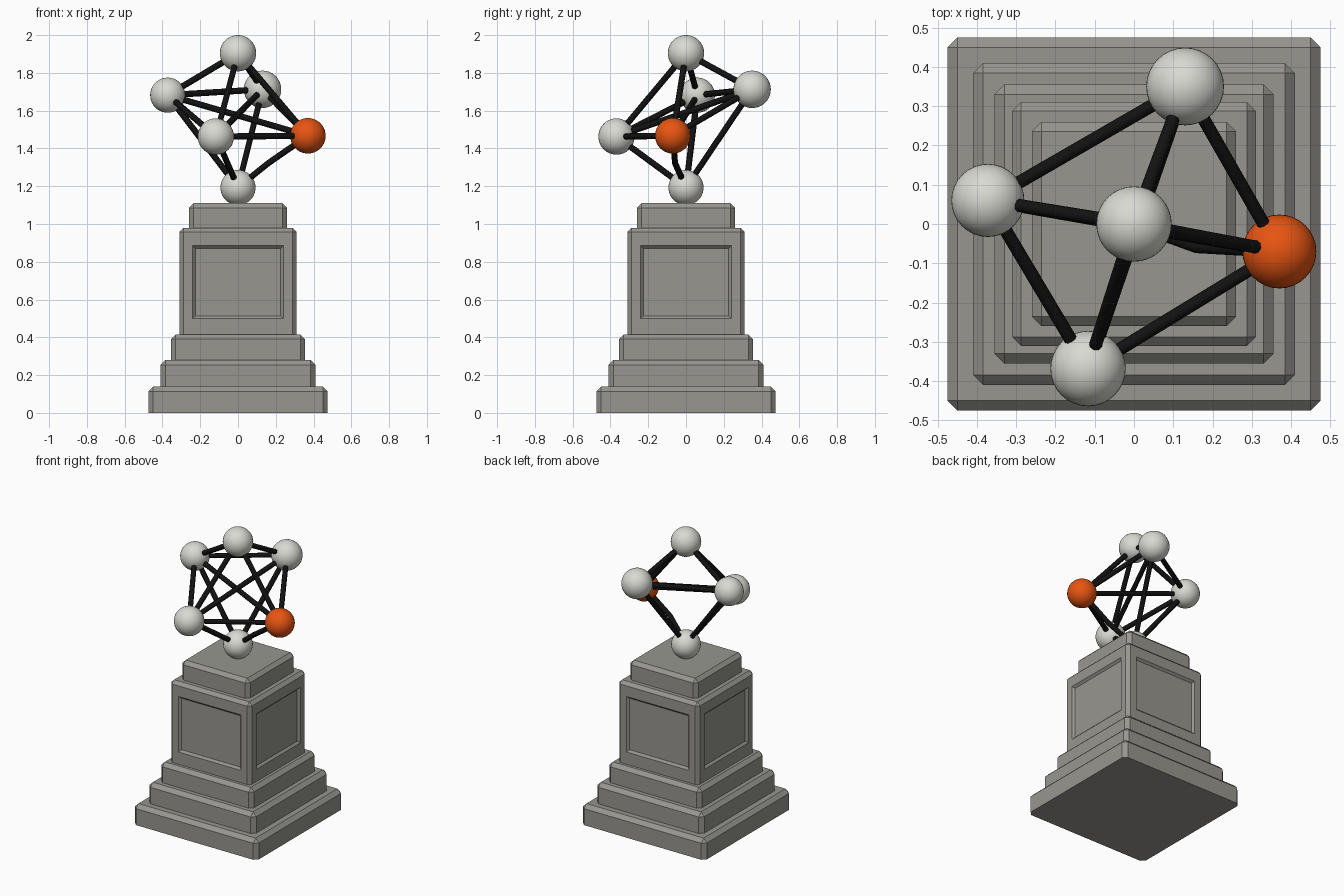
import bpy, bmesh
from mathutils import Vector

if "Cube" in bpy.data.objects:
    bpy.data.objects.remove(bpy.data.objects["Cube"])


def material(name, rgb):
    m = bpy.data.materials.new(name)
    m.diffuse_color = (*rgb, 1)
    m.use_nodes = True
    m.node_tree.nodes["Principled BSDF"].inputs["Base Color"].default_value = m.diffuse_color
    return m


STONE = material("grey stone", (0.31, 0.305, 0.275))
PEARL = material("pale white", (0.70, 0.70, 0.65))
ORANGE = material("orange", (0.80, 0.09, 0.006))
BLACK = material("black", (0.006, 0.006, 0.006))


def finish(bm, name, mat, smooth=False):
    me = bpy.data.meshes.new(name)
    bm.to_mesh(me)
    bm.free()
    me.materials.append(mat)
    for p in me.polygons:
        p.use_smooth = smooth
    ob = bpy.data.objects.new(name, me)
    bpy.context.collection.objects.link(ob)
    return ob


def tier(name, half, z0, z1, chamfer, panel=None):
    """Square block with chamfered top and upright edges, optionally sunk panels."""
    bm = bmesh.new()
    bmesh.ops.create_cube(bm, size=1)
    for v in bm.verts:
        v.co = (v.co.x * 2 * half, v.co.y * 2 * half, z1 if v.co.z > 0 else z0)
    edges = [e for e in bm.edges if max(v.co.z for v in e.verts) > z0 + 0.001]
    bmesh.ops.bevel(bm, geom=edges, offset=chamfer, segments=1, affect='EDGES')
    if panel:
        width, low, high, depth, slope = panel
        bm.normal_update()
        sides = [f for f in bm.faces
                 if max(abs(f.normal.x), abs(f.normal.y)) > 0.99]
        for f in sides:
            n = f.normal.copy()
            mid_z = f.calc_center_median().z
            # panel outline on the face
            bmesh.ops.inset_individual(bm, faces=[f], thickness=0.02)
            for v in f.verts:
                v.co.z = high if v.co.z > mid_z else low
                axis = 1 if abs(n.x) > 0.5 else 0
                v.co[axis] = width if v.co[axis] > 0 else -width
            # sloped border down to the sunk field
            bmesh.ops.inset_individual(bm, faces=[f], thickness=slope)
            for v in f.verts:
                v.co -= n * depth
    return finish(bm, name, STONE)


def ball(name, centre, radius, mat):
    bm = bmesh.new()
    bmesh.ops.create_uvsphere(bm, u_segments=32, v_segments=20, radius=radius)
    bmesh.ops.translate(bm, verts=bm.verts, vec=centre)
    return finish(bm, name, mat, smooth=True)


def rod(name, points, radius=0.0165):
    cu = bpy.data.curves.new(name, 'CURVE')
    cu.dimensions = '3D'
    cu.bevel_depth = radius
    cu.bevel_resolution = 2
    cu.use_fill_caps = True
    sp = cu.splines.new('POLY')
    sp.points.add(len(points) - 1)
    for p, co in zip(sp.points, points):
        p.co = (*co, 1)
    cu.materials.append(BLACK)
    ob = bpy.data.objects.new(name, cu)
    bpy.context.collection.objects.link(ob)


# Stepped pedestal
tier("plinth_bottom", 0.475, 0.0, 0.14, 0.026)
tier("plinth_middle", 0.41, 0.14, 0.28, 0.026)
tier("plinth_top", 0.355, 0.28, 0.415, 0.025)
tier("pedestal_body", 0.31, 0.415, 0.98, 0.022, panel=(0.24, 0.5, 0.885, 0.014, 0.02))
tier("pedestal_cap", 0.26, 0.98, 1.11, 0.024)

# Balls of the lattice
BALLS = {
    "bottom": ((0, 0, 1.193), 0.093),
    "top": ((0, 0, 1.904), 0.096),
    "left": ((-0.372, 0.06, 1.682), 0.093),
    "right": ((0.37, -0.07, 1.467), 0.094),
    "back": ((0.13, 0.35, 1.713), 0.099),
    "front": ((-0.117, -0.368, 1.463), 0.096),
}
for key, (centre, radius) in BALLS.items():
    ball(key + "_ball", centre, radius, ORANGE if key == "right" else PEARL)

# Rods join every pair of balls except the top and bottom
keys = list(BALLS)
for i, a in enumerate(keys):
    for b in keys[i + 1:]:
        if (a, b) == ("bottom", "top"):
            continue
        path = [Vector(BALLS[a][0]), Vector(BALLS[b][0])]
        if (a, b) == ("bottom", "right"):
            path.insert(1, Vector((0.16, -0.058, 1.322)))  # slightly bent rod
        rod(a + "_" + b + "_rod", path)
